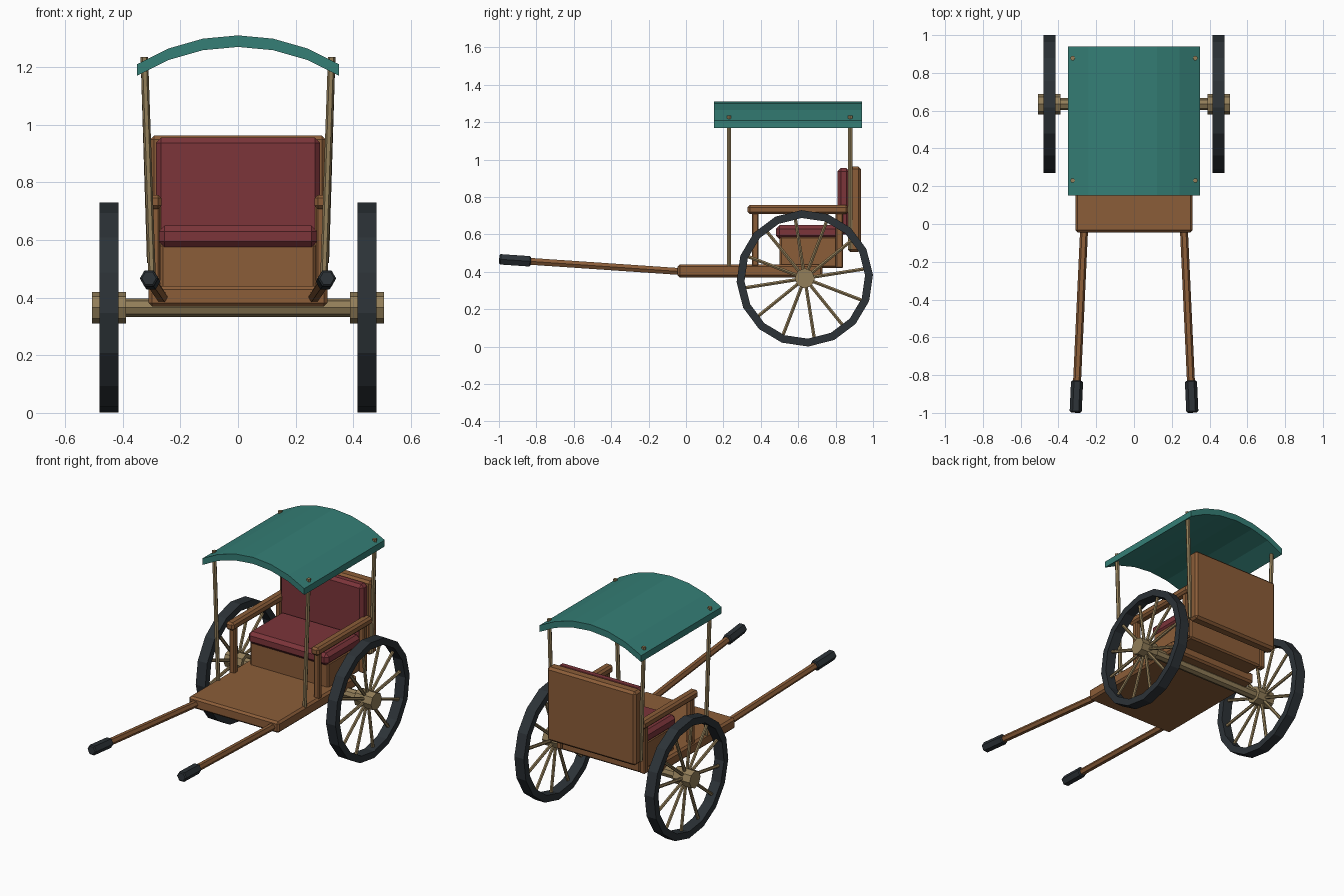
import bpy, bmesh
from math import sin, cos, pi, radians
from mathutils import Vector, Matrix

if "Cube" in bpy.data.objects:
    bpy.data.objects.remove(bpy.data.objects["Cube"])


def material(name, rgb):
    m = bpy.data.materials.new(name)
    m.diffuse_color = (*rgb, 1)
    m.use_nodes = True
    m.node_tree.nodes["Principled BSDF"].inputs["Base Color"].default_value = m.diffuse_color
    return m


WOOD = material("brown_wood", (0.26, 0.11, 0.04))
POLE = material("pale_wood", (0.29, 0.21, 0.10))
RED = material("red_fabric", (0.20, 0.035, 0.042))
TEAL = material("teal_canvas", (0.035, 0.21, 0.18))
DARK = material("dark_rubber", (0.025, 0.032, 0.038))


def finish(bm, name, mat):
    bmesh.ops.recalc_face_normals(bm, faces=bm.faces)
    me = bpy.data.meshes.new(name)
    bm.to_mesh(me)
    bm.free()
    me.materials.append(mat)
    ob = bpy.data.objects.new(name, me)
    bpy.context.collection.objects.link(ob)
    return ob


def box(name, mat, x, y, z, bevel=0.01):
    """Chamfered box from (min, max) ranges."""
    bm = bmesh.new()
    bmesh.ops.create_cube(bm, size=1)
    for v in bm.verts:
        v.co = [(a + b) / 2 + c * (b - a) for (a, b), c in zip((x, y, z), v.co)]
    ob = finish(bm, name, mat)
    mod = ob.modifiers.new("chamfer", 'BEVEL')
    mod.width, mod.segments = bevel, 1
    return ob


def add_rod(bm, p, q, r, sides=6, bevel=0.0):
    """Prism between two points, with a corner pointing sideways."""
    p, q = Vector(p), Vector(q)
    d = (q - p).normalized()
    up = Vector((0, 0, 1)) if abs(d.z) < 0.9 else Vector((0, 1, 0))
    side = d.cross(up).normalized()
    rot = Matrix((side.cross(d) * -1, side, d)).transposed()
    if rot.determinant() < 0:
        rot = Matrix((side.cross(d), side, d)).transposed()
    mat = Matrix.Translation((p + q) / 2) @ rot.to_4x4()
    bmesh.ops.create_cone(bm, cap_ends=True, segments=sides, radius1=r,
                          radius2=r, depth=(q - p).length, matrix=mat)


def rod(name, mat, p, q, r, sides=6, bevel=0.0):
    bm = bmesh.new()
    add_rod(bm, p, q, r, sides)
    ob = finish(bm, name, mat)
    if bevel:
        mod = ob.modifiers.new("chamfer", 'BEVEL')
        mod.width, mod.segments = bevel, 1
        mod.angle_limit = radians(70)
    return ob


# body and seat
box("floor", WOOD, (-.31, .31), (-.045, .73), (.37, .44), .012)
box("seat_base", WOOD, (-.27, .27), (.50, .84), (.42, .59))
box("seat_cushion", RED, (-.275, .275), (.48, .82), (.575, .65), .02)
box("back_cushion", RED, (-.285, .285), (.81, .875), (.60, .955), .018)
box("back_board", WOOD, (-.305, .305), (.865, .935), (.505, .963), .014)

# wheels
CY, CZ, R = .635, .365, .365


def rim(name, x0, x1, outer, inner, n=16, phase=radians(3)):
    bm = bmesh.new()
    rings = []
    for i in range(n):
        a = phase + 2 * pi * i / n
        rings.append([bm.verts.new((x, CY + r * cos(a), CZ + r * sin(a)))
                      for x, r in ((x0, outer), (x1, outer), (x1, inner), (x0, inner))])
    for i in range(n):
        a, b = rings[i], rings[(i + 1) % n]
        for k in range(4):
            j = (k + 1) % 4
            bm.faces.new((a[k], a[j], b[j], b[k]))
    finish(bm, name, DARK)


rod("axle", POLE, (-.46, CY, CZ), (.46, CY, CZ), .032, 8)

for s, side in ((-1, "left"), (1, "right")):
    rim(side + "_wheel_rim", s * .415, s * .48, R, R - .042)
    rod(side + "_hub", POLE, (s * .388, CY, CZ), (s * .507, CY, CZ), .054, 8)
    bm = bmesh.new()
    for i in range(12):
        a = radians(9 + 30 * i)
        c, n = cos(a), sin(a)
        add_rod(bm, (s * .447, CY + .03 * c, CZ + .03 * n),
                (s * .447, CY + .34 * c, CZ + .34 * n), .010)
    finish(bm, side + "_spokes", POLE)

    # pulling shafts with grips
    inner, tip = Vector((s * .262, .02, .398)), Vector((s * .309, -.998, .467))
    rod(side + "_shaft", WOOD, inner, tip.lerp(inner, .02), .021)
    rod(side + "_grip", DARK, tip.lerp(inner, .165), tip, .032, 6, .006)

    # armrest and its posts
    def span(a, b):
        return tuple(sorted((s * a, s * b)))
    box(side + "_arm", WOOD, span(.265, .32), (.33, .868), (.708, .757), .012)
    box(side + "_front_arm_post", WOOD, span(.272, .308), (.352, .388), (.43, .72), .006)
    box(side + "_rear_arm_post", WOOD, span(.268, .304), (.80, .84), (.42, .72), .006)

    # canopy poles
    rod(side + "_front_pole", POLE, (s * .297, .23, .43), (s * .325, .23, 1.235), .013)
    rod(side + "_rear_pole", POLE, (s * .303, .878, .52), (s * .325, .878, 1.235), .013)

# arched canopy
bm = bmesh.new()
AR, HALF, N = .6625, radians(31.9), 6
arc = [(AR * sin(t), 1.31 - AR * (1 - cos(t)))
       for t in (-HALF + 2 * HALF * i / N for i in range(N + 1))]
rows = [[bm.verts.new((x, y, z - d)) for y, d in ((.15, 0), (.94, 0), (.94, .04), (.15, .04))]
        for x, z in arc]
for a, b in zip(rows, rows[1:]):
    for k in range(4):
        j = (k + 1) % 4
        bm.faces.new((a[k], a[j], b[j], b[k]))
bm.faces.new(rows[0])
bm.faces.new(rows[-1])
finish(bm, "canopy", TEAL)
